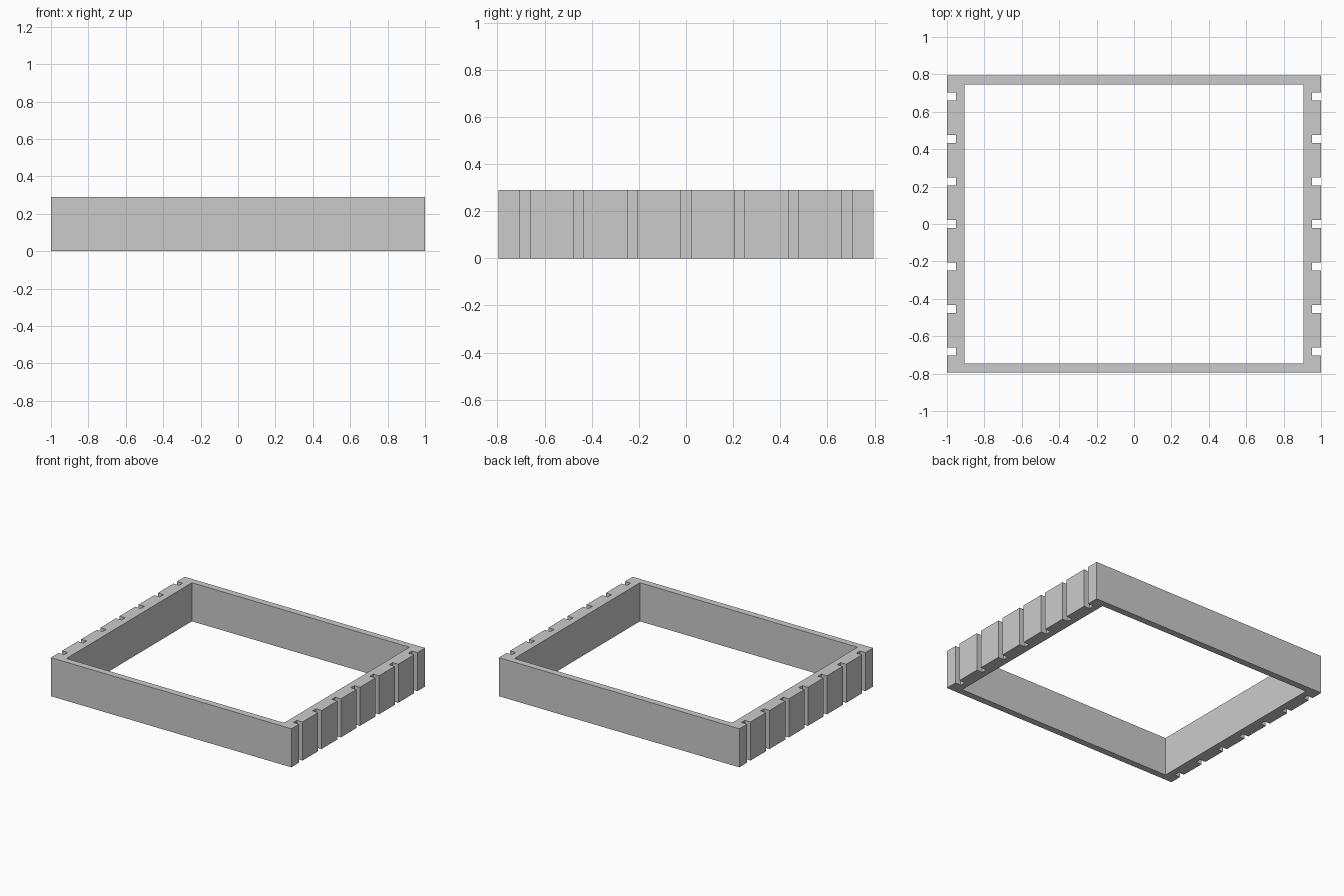
import bpy
import bmesh

if "Cube" in bpy.data.objects:
    bpy.data.objects.remove(bpy.data.objects["Cube"], do_unlink=True)

HALF_X, HALF_Y, HEIGHT = 1.0, 0.795, 0.29
INNER_X, INNER_Y = 0.905, 0.745
SLOT_PITCH, SLOT_WIDTH, SLOT_DEPTH = 0.2275, 0.042, 0.047

# Plain grey material
grey = bpy.data.materials.new("plain_grey")
grey.use_nodes = True
colour = (0.6, 0.6, 0.6, 1)
grey.diffuse_color = colour
grey.node_tree.nodes["Principled BSDF"].inputs["Base Color"].default_value = colour


def slotted_side():
    """Left wall outline from front to back, with seven square slots."""
    points = [(HALF_X, -HALF_Y)]
    floor = HALF_X - SLOT_DEPTH
    for i in range(-3, 4):
        start = i * SLOT_PITCH - SLOT_WIDTH / 2
        end = start + SLOT_WIDTH
        points += [(HALF_X, start), (floor, start), (floor, end), (HALF_X, end)]
    return points + [(HALF_X, HALF_Y)]


def add_loop(bm, points):
    verts = [bm.verts.new((x, y, 0)) for x, y in points]
    return [bm.edges.new((a, b)) for a, b in zip(verts, verts[1:] + verts[:1])]


# Frame outline: slotted outer loop around a rectangular opening
side = slotted_side()
outer = side + [(-x, -y) for x, y in side]
inner = [(INNER_X, -INNER_Y), (INNER_X, INNER_Y),
         (-INNER_X, INNER_Y), (-INNER_X, -INNER_Y)]

bm = bmesh.new()
edges = add_loop(bm, outer) + add_loop(bm, inner)
bmesh.ops.triangle_fill(bm, edges=edges, use_beauty=True, normal=(0, 0, 1))

# Raise the outline into the solid frame
raised = bmesh.ops.extrude_face_region(bm, geom=bm.faces[:])["geom"]
top = [v for v in raised if isinstance(v, bmesh.types.BMVert)]
bmesh.ops.translate(bm, verts=top, vec=(0, 0, HEIGHT))
bmesh.ops.recalc_face_normals(bm, faces=bm.faces[:])

mesh = bpy.data.meshes.new("slotted_frame")
bm.to_mesh(mesh)
bm.free()
mesh.materials.append(grey)
frame = bpy.data.objects.new("slotted_frame", mesh)
bpy.context.collection.objects.link(frame)
